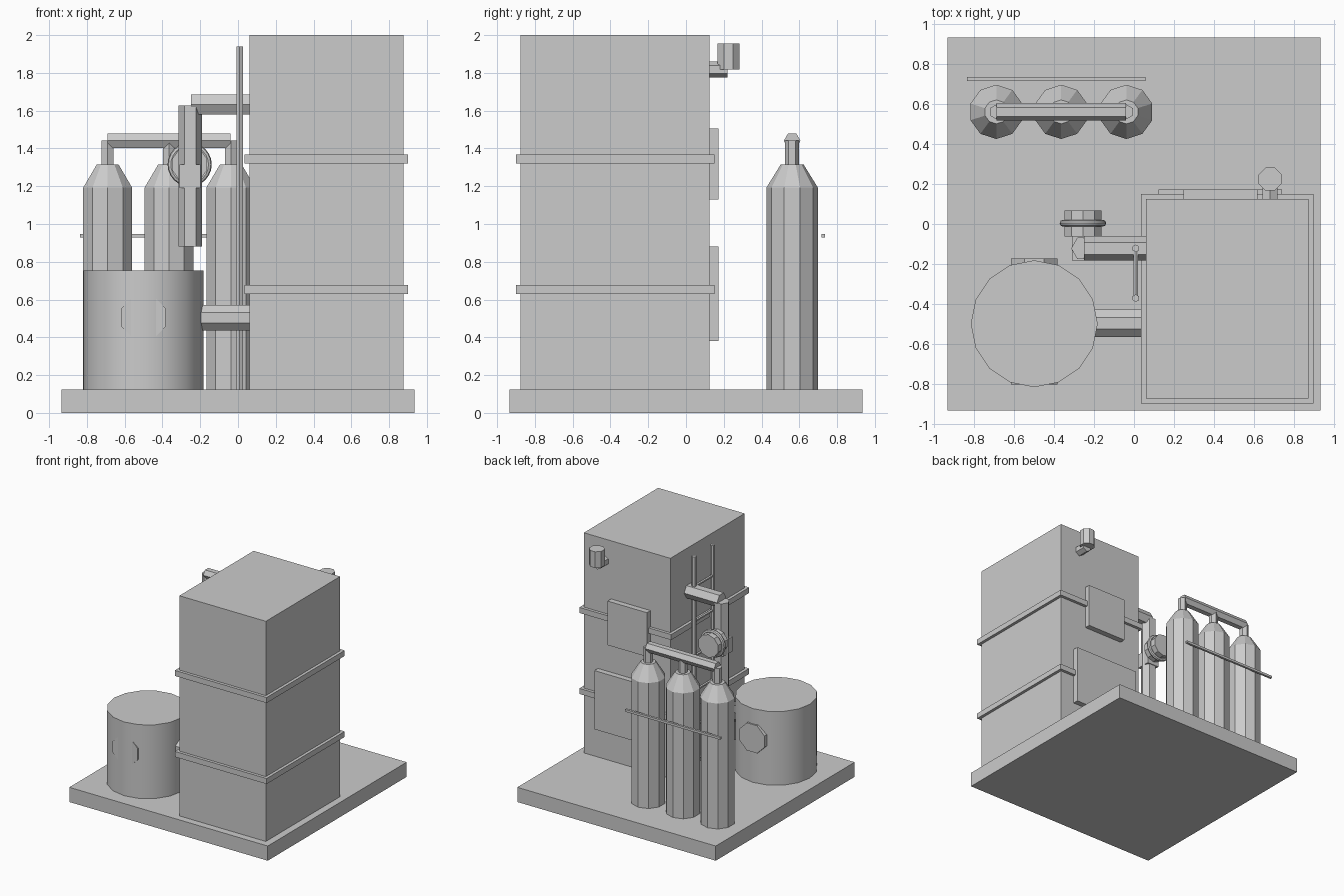
import bpy
import bmesh
from math import radians
from mathutils import Matrix, Vector

cube = bpy.data.objects.get("Cube")
if cube:
    bpy.data.objects.remove(cube, do_unlink=True)

GREY = (0.6, 0.6, 0.6, 1)
grey = bpy.data.materials.new("plain grey")
grey.use_nodes = True
grey.diffuse_color = GREY
grey.node_tree.nodes["Principled BSDF"].inputs["Base Color"].default_value = GREY


def finish(name, bm):
    mesh = bpy.data.meshes.new(name)
    bm.to_mesh(mesh)
    bm.free()
    mesh.materials.append(grey)
    obj = bpy.data.objects.new(name, mesh)
    bpy.context.collection.objects.link(obj)
    return obj


def box(name, low, high):
    """Block between two opposite corners."""
    low, high = Vector(low), Vector(high)
    bm = bmesh.new()
    bmesh.ops.create_cube(bm, size=1, matrix=Matrix.Translation((low + high) / 2)
                          @ Matrix.Diagonal((high - low).to_4d()))
    return finish(name, bm)


TURN = {"X": Matrix.Rotation(radians(90), 4, "Y"),
        "Y": Matrix.Rotation(radians(-90), 4, "X"),
        "Z": Matrix.Identity(4)}


def prism(name, sides, radius, start, length, axis="Z", spin=0, end_radius=None):
    """Many-sided cylinder or cone growing from start along an axis."""
    place = (Matrix.Translation(start) @ TURN[axis] @ Matrix.Rotation(radians(spin), 4, "Z")
             @ Matrix.Translation((0, 0, length / 2)))
    bm = bmesh.new()
    bmesh.ops.create_cone(bm, cap_ends=True, segments=sides, radius1=radius,
                          radius2=radius if end_radius is None else end_radius,
                          depth=length, matrix=place)
    return finish(name, bm)


def smooth(obj):
    bpy.ops.object.select_all(action="DESELECT")
    obj.select_set(True)
    bpy.context.view_layer.objects.active = obj
    bpy.ops.object.shade_smooth_by_angle(angle=radians(30))


FLOOR = 0.125

# Base slab and tower with two bands
box("base_slab", (-0.935, -0.935, 0), (0.935, 0.935, FLOOR))
box("tower", (0.06, -0.875, FLOOR), (0.875, 0.125, 2))
for name, z in (("lower_band", 0.63), ("upper_band", 1.32)):
    box(name, (0.035, -0.9, z), (0.9, 0.15, z + 0.047))

# Access panels on the back of the tower
box("lower_panel", (0.122, 0.1, 0.38), (0.742, 0.173, 0.88))
box("upper_panel", (0.247, 0.1, 1.13), (0.618, 0.173, 1.505))

# Lamp on a bracket
prism("lamp_bracket", 6, 0.043, (0.682, 0.1, 1.818), 0.12, "Y")
prism("lamp", 8, 0.062, (0.682, 0.225, 1.817), 0.138, spin=22.5)

# Storage tank with a hatch on both sides and a pipe to the tower
smooth(prism("tank", 16, 0.318, (-0.5, -0.5, FLOOR), 0.628))
prism("tank_hatches", 8, 0.127, (-0.5, -0.805, 0.505), 0.632, "Y", 22.5)
prism("tank_pipe", 8, 0.074, (-0.22, -0.497, 0.504), 0.29, "X", 22.5)

# Bent pipe with its joint block and valve
prism("standing_pipe", 6, 0.062, (-0.253, -0.122, 0.88), 0.748, spin=30)
prism("cross_pipe", 6, 0.061, (-0.25, -0.122, 1.632), 0.32, "X")
box("joint_block", (-0.31, -0.182, 1.19), (-0.198, -0.062, 1.315))
prism("valve_body", 10, 0.097, (-0.256, -0.063, 1.315), 0.13, "Y")

# Valve ring, a small round section swept about the valve axis
bm = bmesh.new()
place = Matrix.Translation((-0.256, 0.004, 1.315))
section = bmesh.ops.create_circle(
    bm, segments=8, radius=0.017,
    matrix=place @ Matrix.Translation((0.1, 0, 0)))["verts"]
edges = list({e for v in section for e in v.link_edges})
bmesh.ops.spin(bm, geom=section + edges, cent=place.translation, axis=(0, 1, 0),
               angle=radians(360), steps=24, use_merge=True)
bmesh.ops.remove_doubles(bm, verts=bm.verts, dist=0.0005)
bmesh.ops.recalc_face_normals(bm, faces=bm.faces)
smooth(finish("valve_ring", bm))

# Ladder on the side of the tower
LADDER_X, RAILS = 0.009, (-0.372, -0.122)
for name, y in zip(("front_rail", "back_rail"), RAILS):
    prism("ladder_" + name, 6, 0.019, (LADDER_X, y, FLOOR), 1.815)
for i in range(6):
    prism(f"ladder_rung_{i + 1}", 6, 0.012, (LADDER_X, RAILS[0], 0.2 + 0.296 * i), 0.25, "Y")

# Row of gas bottles joined by a manifold
ROW_Y = 0.562
for i, x in enumerate((-0.69, -0.365, -0.038), 1):
    prism(f"bottle_{i}", 10, 0.136, (x, ROW_Y, FLOOR), 1.068)
    prism(f"bottle_shoulder_{i}", 10, 0.136, (x, ROW_Y, 1.193), 0.123, end_radius=0.06)
    prism(f"bottle_neck_{i}", 6, 0.037, (x, ROW_Y, 1.3), 0.143)
prism("manifold", 6, 0.044, (-0.69, ROW_Y, 1.441), 0.651, "X")
box("bottle_rail", (-0.837, 0.718, 0.928), (0.058, 0.737, 0.948))
